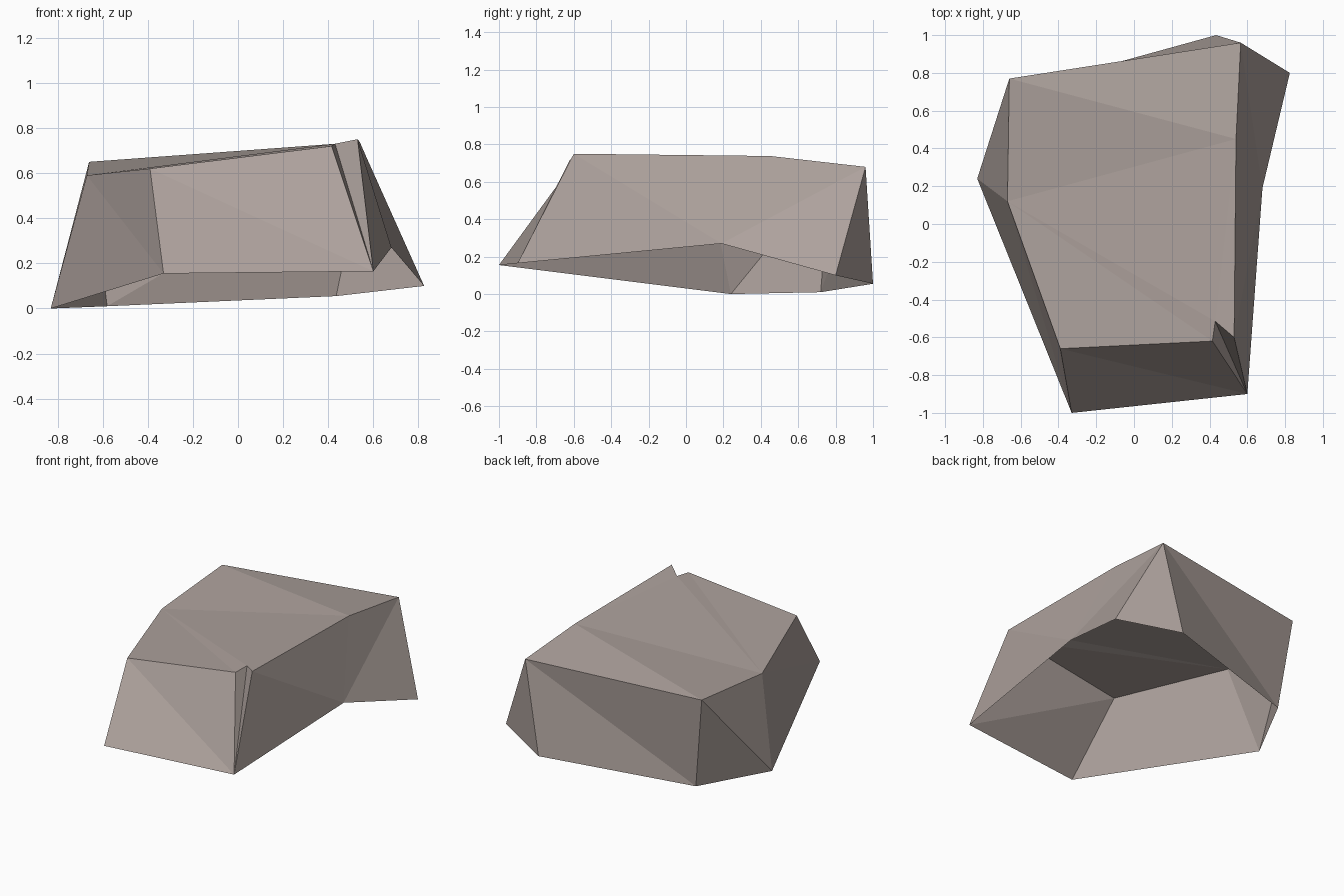
import bpy
import bmesh
from mathutils import Vector

default_cube = bpy.data.objects.get("Cube")
if default_cube:
    bpy.data.objects.remove(default_cube, do_unlink=True)


def make_material(name, colour):
    material = bpy.data.materials.new(name)
    material.use_nodes = True
    material.diffuse_color = colour
    shader = next(n for n in material.node_tree.nodes if n.type == "BSDF_PRINCIPLED")
    shader.inputs["Base Color"].default_value = colour
    shader.inputs["Roughness"].default_value = 0.9
    return material


def make_shell(name, corners, patches, material):
    """Build a flat-shaded open shell from named corners and triangle patches."""
    bm = bmesh.new()
    verts = {key: bm.verts.new(Vector(place)) for key, place in corners.items()}
    for triangles in patches.values():
        for triangle in triangles.split():
            bm.faces.new([verts[key] for key in triangle])
    bmesh.ops.recalc_face_normals(bm, faces=bm.faces)
    # An open shell has no inside, so make the cap point up
    bm.normal_update()
    if sum(face.normal.z * face.calc_area() for face in bm.faces) < 0:
        bmesh.ops.reverse_faces(bm, faces=bm.faces)
    mesh = bpy.data.meshes.new(name)
    bm.to_mesh(mesh)
    bm.free()
    mesh.materials.append(material)
    shell = bpy.data.objects.new(name, mesh)
    bpy.context.collection.objects.link(shell)
    return shell


# Rim of the rock's top, clockwise from the back right corner
top_rim = {
    "A": (-0.66, 0.77, 0.65),
    "B": (0.565, 0.96, 0.68),
    "C": (0.54, 0.45, 0.738),
    "D": (0.53, -0.6, 0.75),
    "E": (0.43, -0.515, 0.73),
    "F": (0.415, -0.62, 0.72),
    "G": (-0.39, -0.66, 0.62),
    "H": (-0.67, 0.12, 0.59),
}

# Ragged lower edge, open underneath
lower_edge = {
    "I": (-0.83, 0.24, 0),
    "J": (-0.33, -1, 0.155),
    "K": (0.6, -0.9, 0.165),
    "L": (0.68, 0.19, 0.27),
    "M": (0.825, 0.8, 0.1),
    "N": (0.435, 1, 0.055),
    "P": (-0.58, 0.72, 0.01),
}

# Facets of each side of the rock
patches = {
    "top": "ACB AHC HGF HFE HEC EDC",
    "front": "GKJ GFK",
    "front_notch": "FEK EDK",
    "left_side": "DKL DLC CLB BLM",
    "back": "BMN BNP BPA",
    "right_side": "API AIH HIJ HJG",
}

stone = make_material("warm grey stone", (0.42, 0.36, 0.335, 1))
make_shell("rock", {**top_rim, **lower_edge}, patches, stone)
